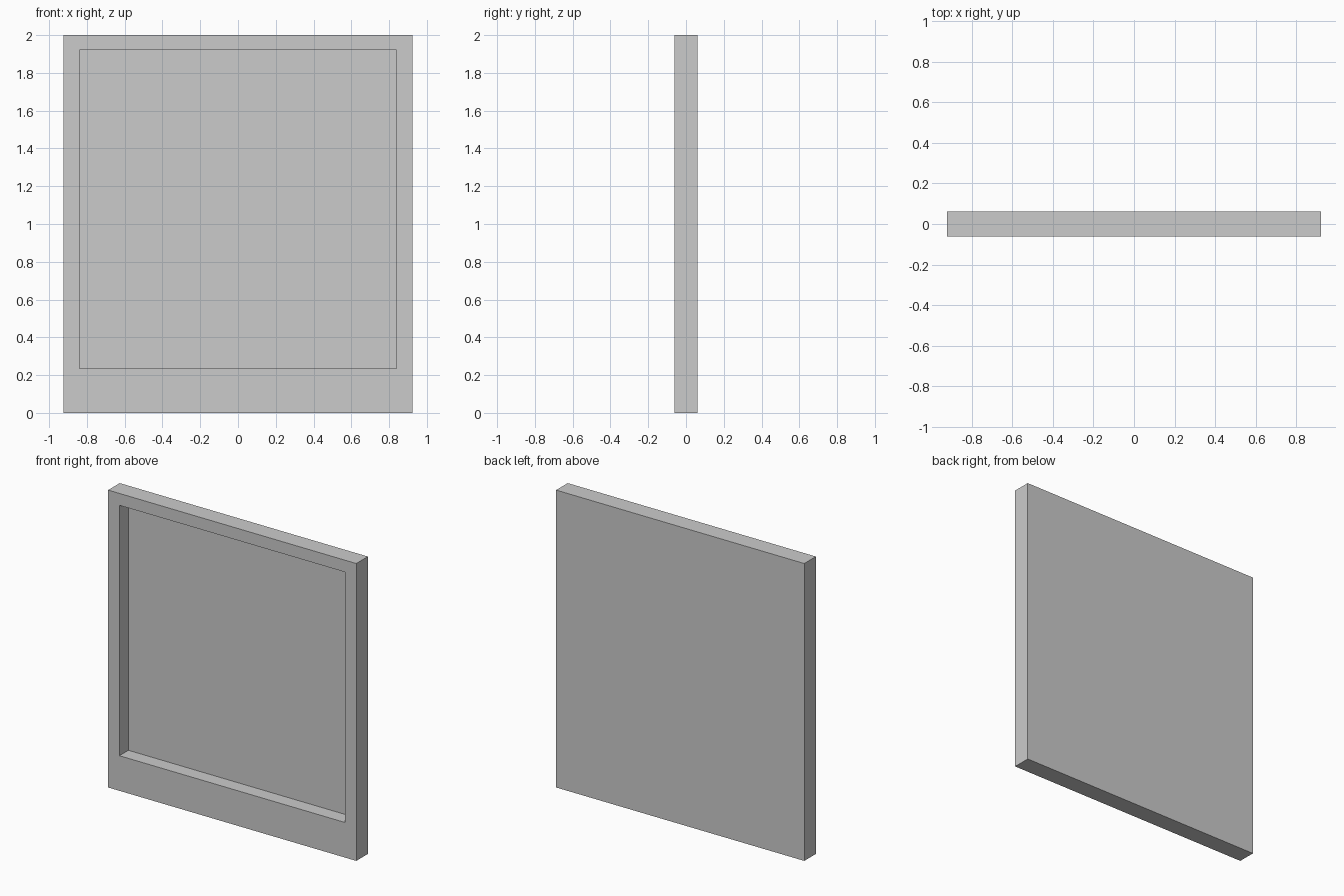
import bpy, bmesh

if "Cube" in bpy.data.objects:
    bpy.data.objects.remove(bpy.data.objects["Cube"])

W, D, H = 0.923, 0.0615, 2.0           # half width, half depth, height
IN_X, IN_Z0, IN_Z1 = 0.839, 0.236, 1.92  # window opening
RECESS = 0.0955                        # window depth

bm = bmesh.new()

# Slab
bmesh.ops.create_cube(bm, size=1)
for v in bm.verts:
    v.co = (v.co.x * 2 * W, v.co.y * 2 * D, (v.co.z + 0.5) * H)
bm.normal_update()

# Window border: inset the front face, then fit it to the opening
front = min(bm.faces, key=lambda f: f.normal.y)
bmesh.ops.inset_region(bm, faces=[front], thickness=0.08)
for v in front.verts:
    v.co.x = IN_X if v.co.x > 0 else -IN_X
    v.co.z = IN_Z1 if v.co.z > H / 2 else IN_Z0

# Recessed panel: push the window straight back
panel = bmesh.ops.extrude_discrete_faces(bm, faces=[front])["faces"][0]
bmesh.ops.translate(bm, verts=panel.verts, vec=(0, RECESS, 0))
bmesh.ops.recalc_face_normals(bm, faces=bm.faces)

mesh = bpy.data.meshes.new("photo_frame")
bm.to_mesh(mesh)
bm.free()
bpy.context.collection.objects.link(bpy.data.objects.new("photo_frame", mesh))
